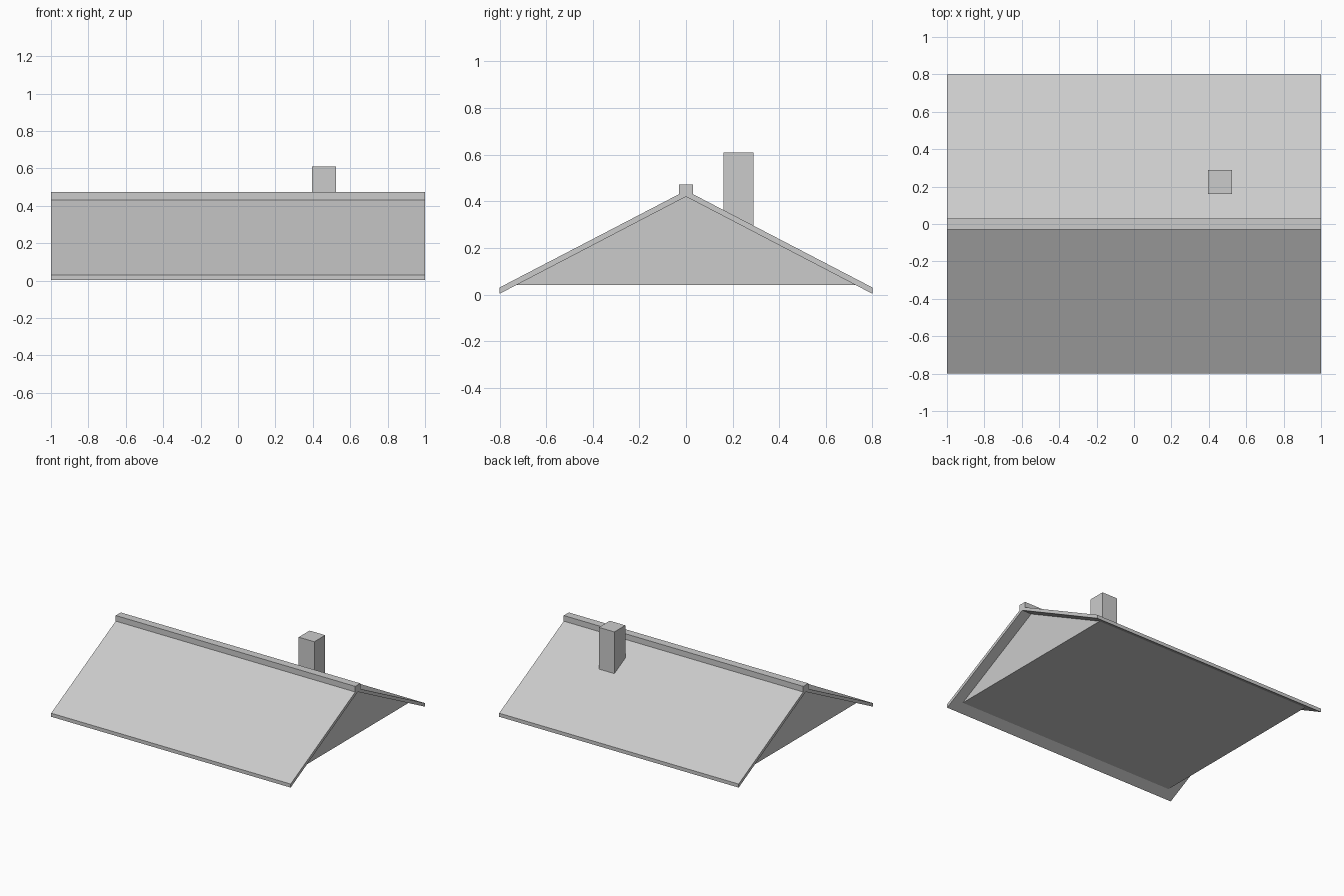
import bpy

cube = bpy.data.objects.get("Cube")
if cube:
    bpy.data.objects.remove(cube, do_unlink=True)

grey = bpy.data.materials.new("plain_grey")
grey.use_nodes = True
colour = (0.6, 0.6, 0.6, 1)
grey.diffuse_color = colour
grey.node_tree.nodes["Principled BSDF"].inputs["Base Color"].default_value = colour


def extrude_x(name, profile, x0, x1):
    """Solid made by sweeping a counter-clockwise (y, z) profile along x."""
    n = len(profile)
    verts = [(x, y, z) for x in (x0, x1) for y, z in profile]
    faces = [tuple(reversed(range(n))), tuple(range(n, 2 * n))]
    faces += [(i, (i + 1) % n, n + (i + 1) % n, n + i) for i in range(n)]
    mesh = bpy.data.meshes.new(name)
    mesh.from_pydata(verts, [], faces)
    mesh.materials.append(grey)
    obj = bpy.data.objects.new(name, mesh)
    bpy.context.collection.objects.link(obj)
    return obj


def box(name, x0, x1, y0, y1, z0, z1):
    return extrude_x(name, [(y0, z0), (y1, z0), (y1, z1), (y0, z1)], x0, x1)


# Two sloping roof slabs meeting at the ridge
extrude_x("roof_slab_back", [(0, 0.42), (0.8, 0.003), (0.8, 0.03), (0, 0.446)], -1, 1)
extrude_x("roof_slab_front", [(-0.8, 0.003), (0, 0.42), (0, 0.446), (-0.8, 0.03)], -1, 1)

# Solid gable body, set in from the roof ends
extrude_x("gable_body", [(-0.73, 0.04), (0.73, 0.04), (0, 0.421)], -0.92, 0.92)

# Ridge cap and chimney
box("ridge_cap", -1, 1, -0.03, 0.03, 0.425, 0.473)
box("chimney", 0.395, 0.525, 0.16, 0.29, 0.25, 0.61)
